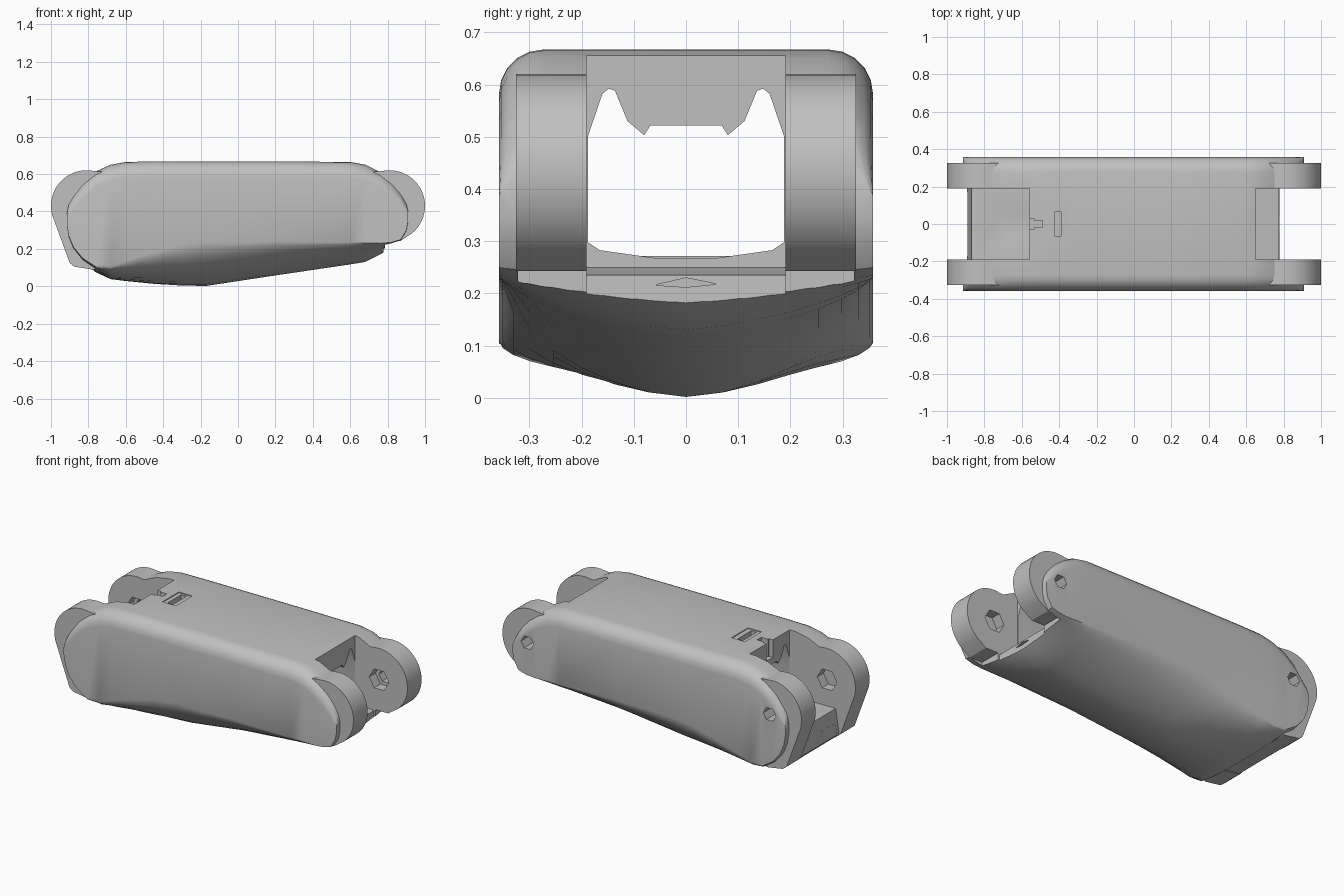
import bpy, bmesh, math

old = bpy.data.objects.get("Cube")
if old:
    bpy.data.objects.remove(old, do_unlink=True)

grey = bpy.data.materials.new("plain grey")
grey.use_nodes = True
COL = (0.53, 0.53, 0.53, 1)
grey.diffuse_color = COL
grey.node_tree.nodes["Principled BSDF"].inputs["Base Color"].default_value = COL


def finish(name, bm):
    bmesh.ops.recalc_face_normals(bm, faces=bm.faces)
    me = bpy.data.meshes.new(name)
    bm.to_mesh(me)
    bm.free()
    me.materials.append(grey)
    ob = bpy.data.objects.new(name, me)
    bpy.context.collection.objects.link(ob)
    return ob


def loft(name, rings):
    bm = bmesh.new()
    vs = [[bm.verts.new(p) for p in r] for r in rings]
    n = len(vs[0])
    for a, b in zip(vs, vs[1:]):
        for i in range(n):
            j = (i + 1) % n
            bm.faces.new((a[i], a[j], b[j], b[i]))
    bm.faces.new(vs[0])
    bm.faces.new(vs[-1])
    return finish(name, bm)


def prism_y(name, poly, y0, y1):
    return loft(name, [[(x, y, z) for x, z in poly] for y in (y0, y1)])


def prism_x(name, poly, x0, x1):
    return loft(name, [[(x, y, z) for y, z in poly] for x in (x0, x1)])


def box(name, x0, x1, y0, y1, z0, z1):
    return prism_y(name, [(x0, z0), (x1, z0), (x1, z1), (x0, z1)], y0, y1)


def boolean(target, tool, op):
    m = target.modifiers.new("bool", "BOOLEAN")
    m.operation, m.solver, m.object = op, "EXACT", tool
    bpy.context.view_layer.objects.active = target
    bpy.ops.object.modifier_apply(modifier=m.name)
    bpy.data.objects.remove(tool, do_unlink=True)


def arc(cx, cz, r, a0, a1, n):
    return [(cx + r * math.cos(math.radians(a0 + (a1 - a0) * i / n)),
             cz + r * math.sin(math.radians(a0 + (a1 - a0) * i / n))) for i in range(n + 1)]


W = 0.358


def section(x, zt, zs, zb, p):
    """Cross-section: rounded top corners, flat sides, bulging underside."""
    r = min(0.085, 0.3 * (zt - zs))
    half = [(W - r + r * math.sin(a), zt - r + r * math.cos(a))
            for a in [math.pi / 2 * i / 5 for i in range(6)]]
    for t in range(8):
        y = W * math.cos(math.pi / 2 * t / 8)
        half.append((y, zs - (zs - zb) * (1 - (y / W) ** p) ** (1 / p)))
    ring = half + [(0, zb)] + [(-y, z) for y, z in reversed(half)]
    return [(x, y, z) for y, z in ring]


# Main shell: x, top, side lower edge, bottom, bulge
stations = [
    (-0.915, 0.39, 0.33, 0.32, 2), (-0.905, 0.44, 0.27, 0.26, 2), (-0.88, 0.495, 0.21, 0.195, 2),
    (-0.83, 0.56, 0.15, 0.13, 2), (-0.76, 0.615, 0.105, 0.075, 2), (-0.68, 0.65, 0.11, 0.038, 2),
    (-0.6, 0.665, 0.135, 0.028, 2), (-0.45, 0.667, 0.18, 0.013, 1.9), (-0.3, 0.667, 0.22, 0.004, 1.8),
    (-0.17, 0.667, 0.235, 0.002, 1.7), (0.2, 0.667, 0.24, 0.058, 1.6), (0.6, 0.665, 0.235, 0.117, 1.5),
    (0.68, 0.65, 0.232, 0.13, 1.4), (0.76, 0.61, 0.23, 0.17, 1.3), (0.82, 0.565, 0.235, 0.21, 1.3),
    (0.87, 0.505, 0.25, 0.235, 1.5), (0.9, 0.44, 0.30, 0.29, 2), (0.91, 0.40, 0.35, 0.34, 2)]
housing = loft("housing", [section(*s) for s in stations])

# Clear the underside beyond the front lip, leaving only the thin cheeks
boolean(housing, box("cut", 0.785, 1.1, -0.322, 0.322, -0.1, 0.8), "DIFFERENCE")

# Hinge ears at both ends, and the sloping foot between the rear pair
rear_ear = arc(-0.81, 0.43, 0.19, 80, 195, 20) + [(-0.9, 0.125), (-0.875, 0.105), (-0.77, 0.088),
                                                  (-0.6, 0.15), (-0.6, 0.6)]
front_ear = arc(0.81, 0.43, 0.19, 100, -50, 24) + [(0.87, 0.243), (0.6, 0.243), (0.6, 0.6)]
for s in (-1, 1):
    for poly in (rear_ear, front_ear):
        boolean(housing, prism_y("ear", poly, s * 0.17, s * 0.325), "UNION")
foot = [(-0.86, 0.33), (-0.89, 0.125), (-0.875, 0.107), (-0.76, 0.09), (-0.55, 0.12), (-0.55, 0.33)]
boolean(housing, prism_y("foot", foot, -0.2, 0.2), "UNION")

# Open slots between the ears
rear_slot = [(-1.1, 0.8), (-0.56, 0.8), (-0.56, 0.272), (-0.868, 0.272), (-0.892, 0.12),
             (-0.88, -0.1), (-1.1, -0.1)]
front_slot = [(0.65, 0.8), (1.1, 0.8), (1.1, -0.1), (0.79, -0.1), (0.776, 0.235), (0.65, 0.25)]
for poly in (rear_slot, front_slot):
    boolean(housing, prism_y("cut", poly, -0.19, 0.19), "DIFFERENCE")

# Tunnel through the whole length, with a hanging ridge in its ceiling
half = [(0.06, 0.268), (0.165, 0.283), (0.188, 0.298), (0.188, 0.5), (0.16, 0.582), (0.148, 0.592),
        (0.136, 0.588), (0.112, 0.53), (0.08, 0.503), (0.068, 0.522)]
tunnel = half + [(-y, z) for y, z in reversed(half)]
boolean(housing, prism_x("cut", tunnel, -0.7, 0.75), "DIFFERENCE")

# Top details: latch notch, engraved frame and window
boolean(housing, box("cut", -0.6, -0.535, -0.03, 0.03, 0.56, 0.8), "DIFFERENCE")
boolean(housing, box("cut", -0.54, -0.49, -0.02, 0.02, 0.56, 0.8), "DIFFERENCE")
boolean(housing, box("cut", -0.45, -0.36, -0.078, 0.078, 0.662, 0.8), "DIFFERENCE")
boolean(housing, box("cut", -0.425, -0.39, -0.065, 0.065, 0.58, 0.8), "DIFFERENCE")

# Hexagonal pivot sockets, drilled through on one side only
for cx in (-0.81, 0.81):
    hexa = arc(cx, 0.43, 0.066, 0, 300, 5)
    small = arc(cx, 0.43, 0.042, 0, 300, 5)
    for s in (-1, 1):
        boolean(housing, prism_y("cut", hexa, s * 0.15, s * 0.25), "DIFFERENCE")
    boolean(housing, prism_y("cut", small, 0.2, 0.4), "DIFFERENCE")

# Narrow slit in the front lip
slit = [(-0.06, 0.216), (0, 0.212), (0.06, 0.218), (0, 0.23)]
boolean(housing, prism_x("cut", slit, 0.74, 0.85), "DIFFERENCE")

bpy.ops.object.select_all(action="DESELECT")
housing.select_set(True)
bpy.context.view_layer.objects.active = housing
bpy.ops.object.shade_smooth_by_angle(angle=math.radians(28))
